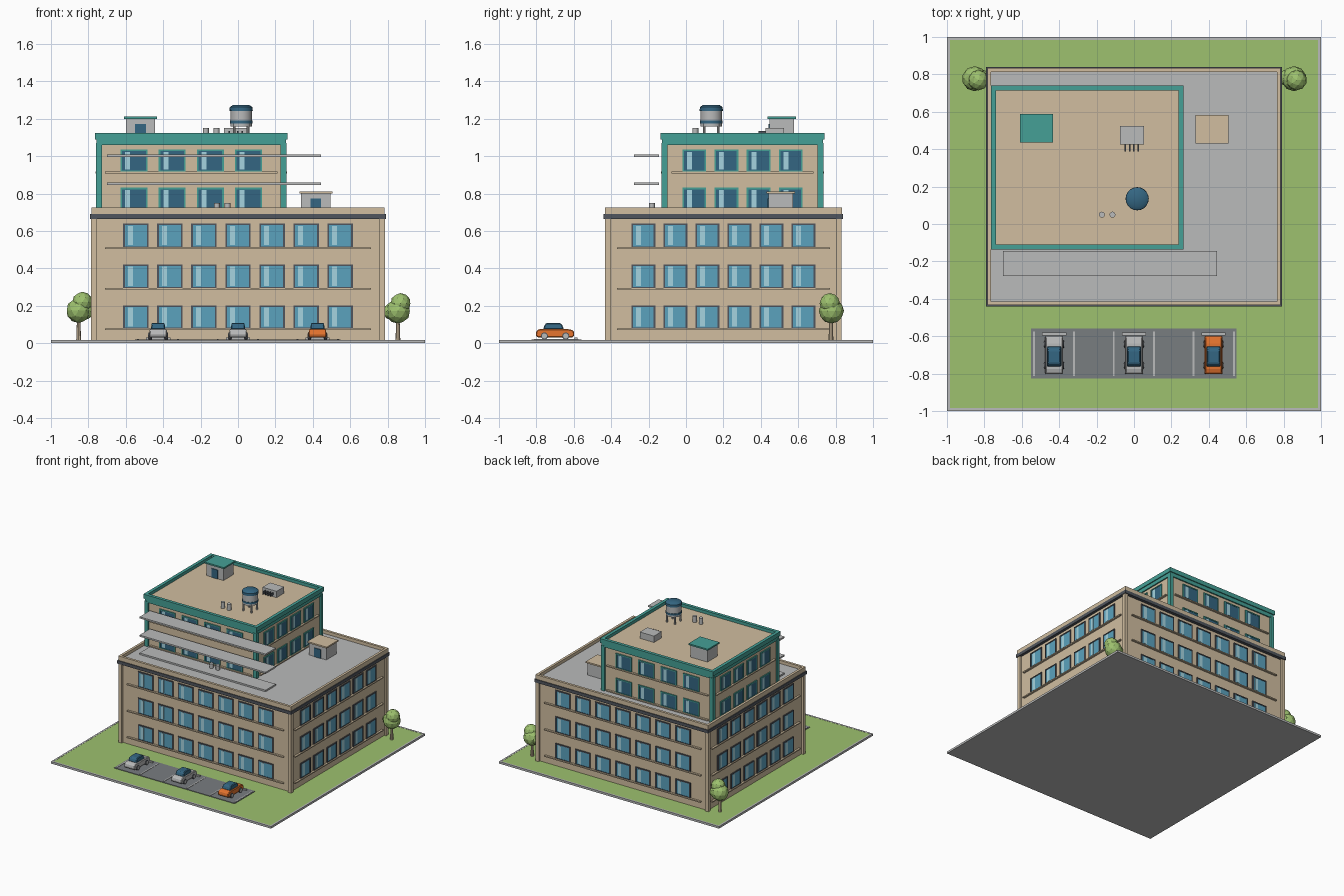
import bpy, bmesh, math
from mathutils import Matrix, Vector

if "Cube" in bpy.data.objects:
    bpy.data.objects.remove(bpy.data.objects["Cube"], do_unlink=True)


def material(name, r, g, b):
    lin = [((c / 255 + 0.055) / 1.055) ** 2.4 for c in (r, g, b)] + [1]
    m = bpy.data.materials.new(name)
    m.use_nodes = True
    m.diffuse_color = lin
    m.node_tree.nodes["Principled BSDF"].inputs["Base Color"].default_value = lin
    return m


TAN = material("tan wall", 209, 190, 160)
TEAL = material("teal trim", 69, 160, 150)
GRAY = material("light gray", 186, 187, 187)
DARK = material("dark gray", 80, 85, 93)
ASPHALT = material("asphalt gray", 121, 125, 128)
GREEN = material("grass green", 157, 193, 110)
GLASS = material("blue glass", 91, 162, 190)
NAVY = material("dark blue", 52, 102, 130)
SHINE = material("pale blue reflection", 165, 212, 224)
ORANGE = material("orange paint", 228, 115, 46)


def finish(name, bm, mats, smooth=False):
    bmesh.ops.recalc_face_normals(bm, faces=bm.faces)
    me = bpy.data.meshes.new(name)
    bm.to_mesh(me)
    bm.free()
    for m in mats:
        me.materials.append(m)
    if smooth:
        me.shade_smooth()
        me.set_sharp_from_angle(angle=math.radians(35))
    ob = bpy.data.objects.new(name, me)
    bpy.context.scene.collection.objects.link(ob)
    return ob


def boxes(name, items, mats, matrix=Matrix()):
    """items: (x0, x1, y0, y1, z0, z1, material slot)"""
    bm = bmesh.new()
    for x0, x1, y0, y1, z0, z1, slot in items:
        mid = Vector(((x0 + x1) / 2, (y0 + y1) / 2, (z0 + z1) / 2))
        m = matrix @ Matrix.Translation(mid) @ Matrix.Diagonal((x1 - x0, y1 - y0, z1 - z0, 1))
        old = set(bm.faces)
        bmesh.ops.create_cube(bm, size=1, matrix=m)
        for f in set(bm.faces) - old:
            f.material_index = slot
    return finish(name, bm, mats)


def box(name, x0, x1, y0, y1, z0, z1, mat):
    return boxes(name, [(x0, x1, y0, y1, z0, z1, 0)], [mat])


def ring(x, y, hx, hy, t, z0, z1):
    """Four wall boxes around a rectangle"""
    return [(x - hx, x + hx, y - hy, y - hy + t, z0, z1, 0), (x - hx, x + hx, y + hy - t, y + hy, z0, z1, 0),
            (x - hx, x - hx + t, y - hy + t, y + hy - t, z0, z1, 0),
            (x + hx - t, x + hx, y - hy + t, y + hy - t, z0, z1, 0)]


def cone(name, x, y, z0, z1, r0, r1, mat, n=20, axis="Z"):
    bm = bmesh.new()
    bmesh.ops.create_cone(bm, cap_ends=True, segments=n, radius1=r0, radius2=r1, depth=z1 - z0)
    if axis == "X":
        bmesh.ops.rotate(bm, verts=bm.verts, matrix=Matrix.Rotation(math.pi / 2, 3, "Y"))
    bmesh.ops.translate(bm, verts=bm.verts, vec=(x, y, (z0 + z1) / 2))
    return finish(name, bm, [mat], True)


def facade(name, cx, cy, angle, dist, count, step, w, rows, ledge, frame, glass):
    """Windows and ledges on one side; local -y points out of the wall"""
    mat = Matrix.Translation((cx, cy, 0)) @ Matrix.Rotation(angle, 4, "Z") @ Matrix.Translation((0, -dist, 0))
    parts = []
    t, h = 0.009, w / 2
    for z0, z1 in rows:
        for i in range(count):
            u = (i - (count - 1) / 2) * step
            parts += [(u - h, u - h + t, -0.008, 0.002, z0, z1, 0), (u + h - t, u + h, -0.008, 0.002, z0, z1, 0),
                      (u - h + t, u + h - t, -0.008, 0.002, z1 - t, z1, 0),
                      (u - h + t, u + h - t, -0.008, 0.002, z0, z0 + t * 0.5, 0),
                      (u - h + t, u + h - t, -0.005, 0.002, z0 + t * 0.5, z1 - t, 1),
                      (u - h + 0.025, u - h + 0.052, -0.0065, -0.005, z0 + 0.01, z1 - 0.013, 2)]
        parts.append((-ledge, ledge, -0.016, 0.002, z0 - 0.01, z0 - 0.001, 3))
    boxes(name, parts, [frame, glass, SHINE, TAN], mat)


SIDES = [("front", 0), ("left", math.pi / 2), ("back", math.pi), ("right", -math.pi / 2)]

# Ground plate with curb and lawn
box("base_plate", -1, 1, -1, 1, 0, 0.012, GRAY)
box("lawn", -0.985, 0.985, -0.985, 0.985, 0.012, 0.016, GREEN)
boxes("curb", ring(0, 0, 1, 1, 0.015, 0.012, 0.017), [GRAY])

# Lower block: walls, corner posts, dark band, parapet and deck
box("lower_walls", -0.768, 0.768, -0.415, 0.815, 0.015, 0.67, TAN)
boxes("lower_corner_posts", [(sx * 0.77 - 0.015, sx * 0.77 + 0.015, 0.2 + sy * 0.617 - 0.015,
      0.2 + sy * 0.617 + 0.015, 0.015, 0.67, 0) for sx in (-1, 1) for sy in (-1, 1)], [TAN])
box("dark_band", -0.79, 0.79, -0.44, 0.84, 0.664, 0.69, DARK)
box("roof_deck", -0.765, 0.765, -0.415, 0.815, 0.69, 0.7, GRAY)
boxes("parapet", ring(0, 0.2, 0.784, 0.634, 0.02, 0.69, 0.726), [TAN])
LOWER_ROWS = [(0.08, 0.203), (0.296, 0.422), (0.514, 0.64)]
for side, a in SIDES:
    wide = side in ("front", "back")
    facade("lower_windows_" + side, 0, 0.2, a, 0.615 if wide else 0.768, 7 if wide else 6,
           0.182 if wide else 0.171, 0.136 if wide else 0.128, LOWER_ROWS, 0.71 if wide else 0.57, DARK, GLASS)

# Upper block: walls, teal posts and trim, flat roof
UX, UY = -0.25, 0.302
box("upper_walls", UX - 0.497, UX + 0.497, UY - 0.42, UY + 0.42, 0.7, 1.1, TAN)
boxes("upper_corner_posts", [(UX + sx * 0.494 - 0.016, UX + sx * 0.494 + 0.016, UY + sy * 0.417 - 0.016,
      UY + sy * 0.417 + 0.016, 0.7, 1.07, 0) for sx in (-1, 1) for sy in (-1, 1)], [TEAL])
boxes("teal_band", ring(UX, UY, 0.507, 0.43, 0.03, 1.06, 1.09), [TEAL])
boxes("teal_parapet", ring(UX, UY, 0.515, 0.438, 0.026, 1.09, 1.125), [TEAL])
for side, a in SIDES:
    wide = side in ("front", "back")
    facade("upper_windows_" + side, UX, UY, a, 0.42 if wide else 0.497, 4, 0.204 if wide else 0.172,
           0.145 if wide else 0.128, [(0.716, 0.832), (0.918, 1.036)], 0.46 if wide else 0.38, TEAL, NAVY)

# Three long sun shades in front of the upper block
for i, z in enumerate((0.703, 0.85, 1.0)):
    box("sun_shade_%d" % (i + 1), -0.7, 0.445, -0.278, -0.145, z - 0.003, z + 0.01, GRAY)


# Roof access huts
def hut(name, x, y, z, cap):
    box(name + "_body", x - 0.078, x + 0.078, y - 0.066, y + 0.066, z, z + 0.1, GRAY)
    box(name + "_cap", x - 0.088, x + 0.088, y - 0.076, y + 0.076, z + 0.1, z + 0.112, cap)
    box(name + "_door", x - 0.029, x + 0.029, y - 0.071, y - 0.064, z, z + 0.073, NAVY)


hut("upper_hut", -0.522, 0.512, 1.1, TEAL)
hut("lower_hut", 0.416, 0.507, 0.7, TAN)

# Air conditioner with pipes
box("air_conditioner", -0.075, 0.053, 0.425, 0.523, 1.1, 1.152, GRAY)
boxes("air_conditioner_pipes", [(x - 0.004, x + 0.004, 0.388, 0.426, 1.115, 1.135, 0)
      for x in (-0.047, -0.024, -0.001, 0.022)], [DARK])

# Water tank
TX, TY = 0.017, 0.135
for i in range(4):
    a = math.pi / 4 + i * math.pi / 2
    cone("tank_leg_%d" % (i + 1), TX + 0.052 * math.cos(a), TY + 0.052 * math.sin(a), 1.1, 1.175, 0.007, 0.007, GRAY, 8)
cone("tank_body", TX, TY, 1.16, 1.246, 0.058, 0.058, GRAY)
cone("tank_hoop", TX, TY, 1.175, 1.19, 0.061, 0.061, NAVY)
cone("tank_lid_rim", TX, TY, 1.242, 1.262, 0.062, 0.061, NAVY)
cone("tank_lid", TX, TY, 1.262, 1.275, 0.061, 0.042, NAVY)

# Roof vents
for i, (x, y, z) in enumerate([(-0.172, 0.05, 1.1), (-0.115, 0.05, 1.1), (-0.113, -0.182, 0.7), (-0.056, -0.182, 0.7)]):
    cone("vent_pipe_%d" % (i + 1), x, y, z, z + 0.05, 0.016, 0.016, GRAY, 12)

# Trees
for name, x, blobs in (("right_tree", -0.852, [(0, 0, 0.175, 0.067), (0.02, -0.008, 0.22, 0.055), (0.035, 0.005, 0.17, 0.045)]),
                       ("left_tree", 0.855, [(0, 0, 0.172, 0.067), (0.014, -0.008, 0.213, 0.055), (-0.035, 0.005, 0.17, 0.045)])):
    cone(name + "_trunk", x, 0.775, 0.014, 0.13, 0.013, 0.009, TAN, 8)
    bm = bmesh.new()
    for dx, dy, z, r in blobs:
        bmesh.ops.create_icosphere(bm, subdivisions=2, radius=r, matrix=Matrix.Translation((x + dx, 0.777 + dy, z)))
    finish(name + "_crown", bm, [GREEN])

# Parking lot with stripes and wheel stops
box("parking_lot", -0.55, 0.547, -0.825, -0.56, 0.014, 0.02, ASPHALT)
boxes("parking_stripes", [(x - 0.005, x + 0.005, -0.812, -0.575, 0.019, 0.022, 0)
      for x in (-0.535, -0.32, -0.108, 0.106, 0.318, 0.535)], [GRAY])
CARS = [(-0.427, GRAY), (0, GRAY), (0.425, ORANGE)]
boxes("wheel_stops", [(x - 0.065, x + 0.065, -0.595, -0.58, 0.019, 0.03, 0) for x, _ in CARS], [GRAY])


def extrude_profile(name, x, low, top, profile, mat):
    """Side profile in y, z; half width goes from low to top with height; rounded edges"""
    zs = [p[1] for p in profile]
    bm = bmesh.new()
    loops = []
    for s in (-1, 1):
        loops.append([bm.verts.new((x + s * (low + (top - low) * (z - min(zs)) / (max(zs) - min(zs))), y, z))
                      for y, z in profile])
        bm.faces.new(loops[-1])
    n = len(profile)
    for i in range(n):
        bm.faces.new((loops[0][i], loops[0][(i + 1) % n], loops[1][(i + 1) % n], loops[1][i]))
    bev = finish(name, bm, [mat]).modifiers.new("Bevel", "BEVEL")
    bev.width, bev.segments, bev.limit_method = 0.005, 1, "ANGLE"


# Parked cars
for i, (x, paint) in enumerate(CARS):
    name = "car_%d_" % (i + 1)
    extrude_profile(name + "body", x, 0.048, 0.046, [(-0.796, 0.032), (-0.804, 0.045), (-0.798, 0.07), (-0.775, 0.077),
                    (-0.64, 0.077), (-0.603, 0.07), (-0.596, 0.05), (-0.602, 0.032)], paint)
    extrude_profile(name + "cabin", x, 0.039, 0.034, [(-0.764, 0.074), (-0.754, 0.102), (-0.742, 0.109), (-0.676, 0.109),
                    (-0.664, 0.102), (-0.652, 0.074)], NAVY)
    for s in (-1, 1):
        for y in (-0.757, -0.643):
            end = name + ("left" if s > 0 else "right") + ("_front" if y < -0.7 else "_rear")
            for part, r, half, m in (("_tire", 0.019, 0.009, DARK), ("_hub", 0.014, 0.0105, GRAY)):
                w = cone(end + part, 0, 0, -half, half, r, r, m, 14, "X")
                w.location = (x + s * 0.043, y, 0.039)
